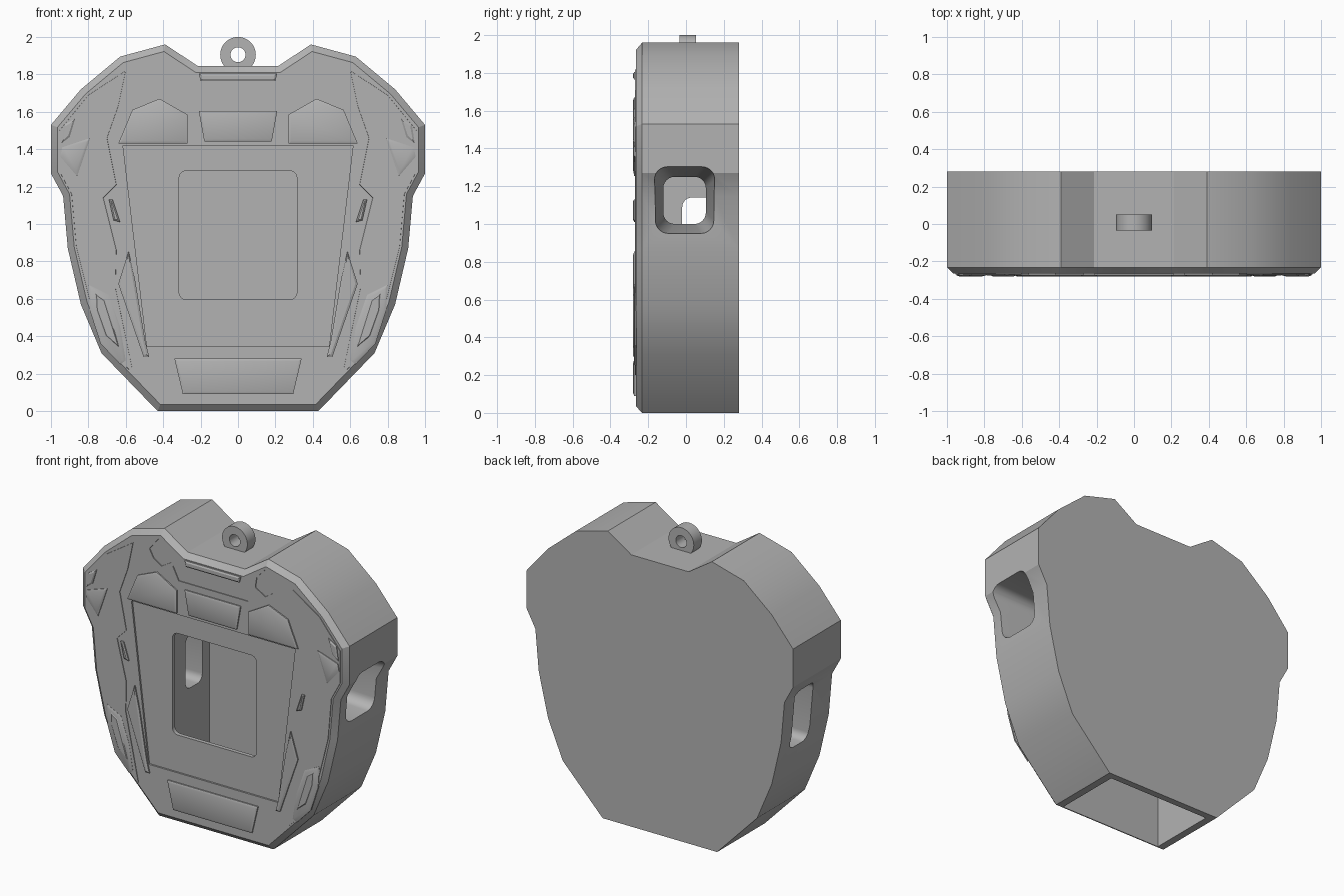
import bpy, bmesh, math
from mathutils import Vector

if "Cube" in bpy.data.objects:
    bpy.data.objects.remove(bpy.data.objects["Cube"])

grey = bpy.data.materials.new("plain grey")
grey.diffuse_color = (0.45, 0.45, 0.45, 1)
grey.use_nodes = True
grey.node_tree.nodes["Principled BSDF"].inputs["Base Color"].default_value = grey.diffuse_color


def inset(pts, d):
    """Move every side of an x-z outline inward by d."""
    area = sum(a[0] * b[1] - b[0] * a[1] for a, b in zip(pts, pts[1:] + pts[:1]))
    s = 1 if area > 0 else -1
    out = []
    for i, p in enumerate(pts):
        p = Vector(p)
        a = (p - Vector(pts[i - 1])).normalized()
        b = (Vector(pts[(i + 1) % len(pts)]) - p).normalized()
        na, nb = Vector((-a.y, a.x)) * s, Vector((-b.y, b.x)) * s
        m = (na + nb) / max(1 + na.dot(nb), 0.35)
        out.append(tuple(p + m * d))
    return out


def loft(name, rings, axis="y"):
    """Closed solid through rings of (outline, depth along axis)."""
    bm = bmesh.new()
    loops = []
    for pts, t in rings:
        loops.append([bm.verts.new((u, t, v) if axis == "y" else (t, u, v)) for u, v in pts])
    for lo, hi in zip(loops, loops[1:]):
        for i in range(len(lo)):
            j = (i + 1) % len(lo)
            bm.faces.new((lo[i], lo[j], hi[j], hi[i]))
    bm.faces.new(loops[0][::-1])
    bm.faces.new(loops[-1])
    bmesh.ops.recalc_face_normals(bm, faces=bm.faces)
    me = bpy.data.meshes.new(name)
    bm.to_mesh(me)
    bm.free()
    me.materials.append(grey)
    ob = bpy.data.objects.new(name, me)
    bpy.context.collection.objects.link(ob)
    return ob


def cut(target, cutter):
    bpy.context.view_layer.objects.active = target
    mod = target.modifiers.new("cut", "BOOLEAN")
    mod.operation, mod.solver, mod.object = "DIFFERENCE", "EXACT", cutter
    bpy.ops.object.modifier_apply(modifier=mod.name)
    bpy.data.objects.remove(cutter)


def rounded(u0, u1, v0, v1, r, n=6):
    pts = []
    for k, (u, v) in enumerate([(u1 - r, v1 - r), (u0 + r, v1 - r), (u0 + r, v0 + r), (u1 - r, v0 + r)]):
        for i in range(n + 1):
            a = math.pi / 2 * (k + i / n)
            pts.append((u + r * math.cos(a), v + r * math.sin(a)))
    return pts


def flip(pts):
    return [(-x, z) for x, z in pts]


def both(half):
    """Right half outline joined to its mirror image."""
    return half + flip(half)[::-1]


FRONT = -0.265

# Case body with chamfered front rim
outline = both([(0.43, 0), (0.73, 0.31), (0.84, 0.57), (0.91, 0.87), (0.935, 1.15), (1, 1.27),
                (1, 1.53), (0.84, 1.72), (0.63, 1.895), (0.39, 1.96), (0.215, 1.845)])
body = loft("case_body", [(outline, 0.28), (outline, -0.232), (inset(outline, 0.035), FRONT)])

# Inner box open at the bottom, window and side openings
cut(body, loft("cavity", [(both([(0.38, -0.1), (0.38, 1.36)]), y) for y in (-0.225, 0.235)]))
panel = both([(0.487, 0.345), (0.615, 1.42)])
cut(body, loft("panel_recess", [(panel, -0.3), (panel, FRONT + 0.012)]))
win = rounded(-0.315, 0.315, 0.595, 1.285, 0.04)
cut(body, loft("window", [(win, -0.3), (win, -0.1)]))
cut(body, loft("right_opening", [(rounded(-0.12, 0.105, 1.0, 1.25, 0.06), 0.3),
                                 (rounded(-0.12, 0.105, 1.0, 1.25, 0.06), 0.4),
                                 (rounded(-0.17, 0.155, 0.94, 1.305, 0.07), 1.02)], "x"))
cut(body, loft("left_opening", [(rounded(-0.02, 0.16, 0.78, 1.14, 0.05), -0.3),
                                (rounded(-0.02, 0.16, 0.78, 1.14, 0.05), -0.4),
                                (rounded(-0.03, 0.17, 0.77, 1.19, 0.05), -1.02)], "x"))

# Shallow engraved shapes along the brow
brow = both([(0.26, 1.65), (0.305, 1.74)])
cut(body, loft("brow_recess", [(brow, -0.3), (brow, FRONT + 0.006)]))
gem = [(0.4, 1.91), (0.48, 1.81), (0.45, 1.755), (0.39, 1.715), (0.315, 1.76), (0.325, 1.83)]
for pts in (gem, flip(gem)):
    cut(body, loft("gem_recess", [(pts, -0.3), (pts, FRONT + 0.006)]))


def plate(name, pts, top=-0.28, bevel=0.014):
    loft(name, [(pts, FRONT + 0.004), (pts, top + 0.006), (inset(pts, bevel), top)])


# Central raised plates
plate("chin_plate", both([(0.295, 0.09), (0.34, 0.28)]))
plate("brow_plate", both([(0.18, 1.44), (0.21, 1.605)]))
plate("brow_bar", both([(0.2, 1.765), (0.21, 1.805)]), bevel=0.01)

# Paired raised plates
pairs = {
    "cheek_panel": ([(0.6, 1.82), (0.64, 1.63), (0.7, 1.46), (0.65, 1.21), (0.72, 1.14), (0.65, 0.86),
                     (0.655, 0.66), (0.56, 0.2), (0.67, 0.305), (0.79, 0.58), (0.865, 0.88),
                     (0.89, 1.16), (0.955, 1.28), (0.955, 1.5), (0.8, 1.69)], -0.269, 0.001),
    "eye_plate": ([(0.27, 1.43), (0.27, 1.585), (0.42, 1.67), (0.565, 1.61), (0.64, 1.43)], -0.28, 0.014),
    "temple_plate": ([(0.94, 1.41), (0.79, 1.46), (0.86, 1.255), (0.95, 1.36)], -0.28, 0.014),
    "temple_chip": ([(0.93, 1.53), (0.87, 1.565), (0.9, 1.465), (0.945, 1.43)], -0.28, 0.01),
    "side_chip": ([(0.69, 1.13), (0.67, 1.13), (0.63, 1.01), (0.665, 1.02)], -0.28, 0.008),
    "fang_plate": ([(0.585, 0.855), (0.64, 0.68), (0.505, 0.29), (0.475, 0.29), (0.495, 0.37), (0.55, 0.7)],
                   -0.28, 0.012),
    "jaw_plate": ([(0.8, 0.675), (0.69, 0.62), (0.63, 0.45), (0.6, 0.27), (0.63, 0.25), (0.735, 0.36),
                   (0.79, 0.53)], -0.276, 0.014),
    "jaw_inlay": ([(0.765, 0.635), (0.71, 0.595), (0.665, 0.45), (0.635, 0.34), (0.71, 0.4), (0.76, 0.54)],
                  -0.28, 0.008),
}
for name, (pts, top, bevel) in pairs.items():
    plate(name + "_right", pts, top, bevel)
    plate(name + "_left", flip(pts), top, bevel)

# Hanging loop
circle = lambda r: [(r * math.cos(i * math.pi / 24), 1.905 + r * math.sin(i * math.pi / 24)) for i in range(48)]
loop = loft("hanging_loop", [(circle(0.095), -0.035), (circle(0.095), 0.052)])
cut(loop, loft("loop_hole", [(circle(0.04), -0.1), (circle(0.04), 0.1)]))

# Smooth gentle bends, keep hard edges
for ob in bpy.context.scene.objects:
    ob.select_set(True)
bpy.context.view_layer.objects.active = body
bpy.ops.object.shade_smooth_by_angle(angle=math.radians(25))
